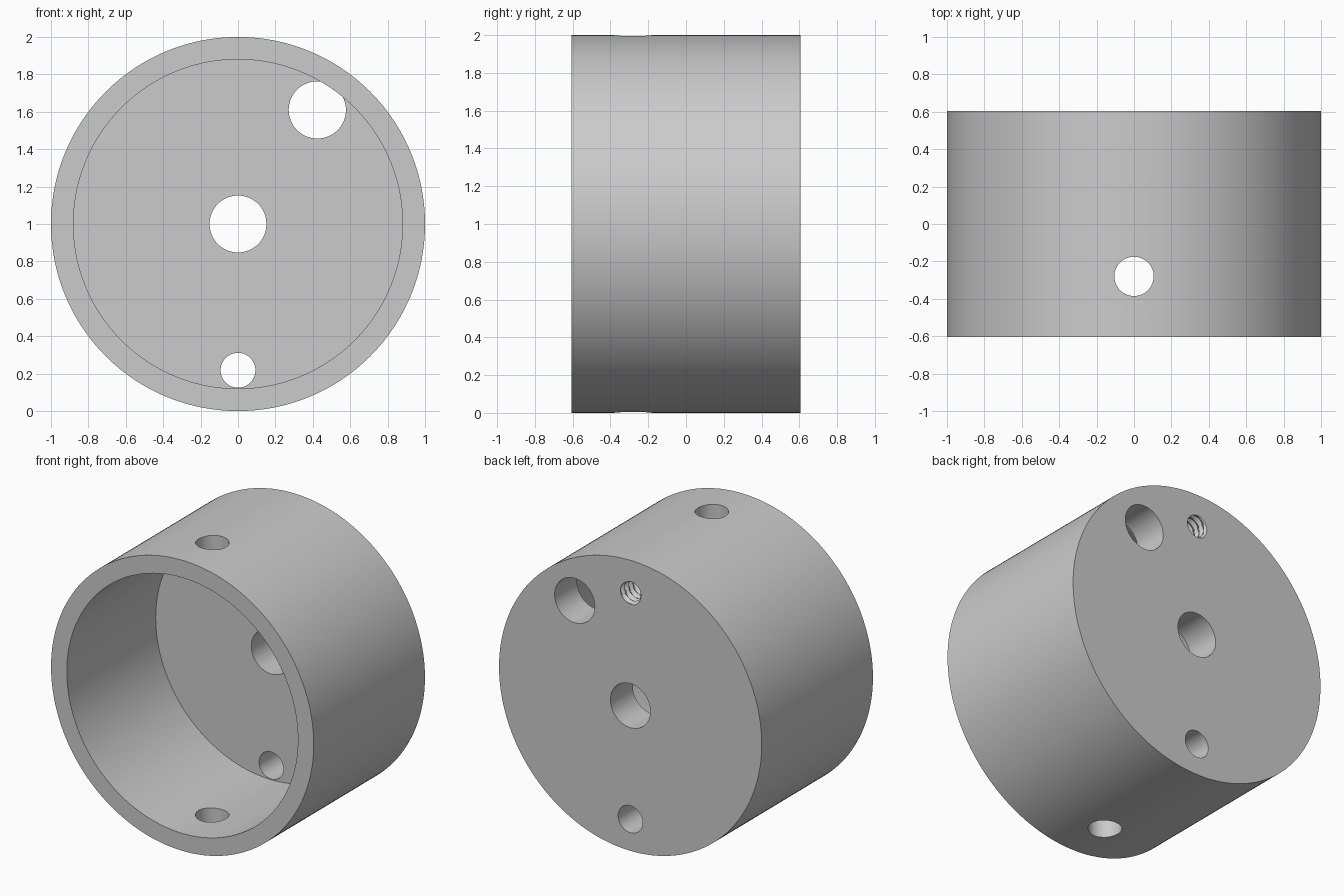
import bpy, bmesh, math
from mathutils import Matrix

cube = bpy.data.objects.get("Cube")
if cube:
    bpy.data.objects.remove(cube, do_unlink=True)

HALF = 0.605      # half the housing length
FLOOR = 0.362     # inner face of the end wall

metal = bpy.data.materials.new("light grey metal")
metal.use_nodes = True
grey = (0.6, 0.6, 0.6, 1)
metal.diffuse_color = grey
metal.node_tree.nodes["Principled BSDF"].inputs["Base Color"].default_value = grey


def finish(name, bm):
    mesh = bpy.data.meshes.new(name)
    bmesh.ops.recalc_face_normals(bm, faces=bm.faces)
    bm.to_mesh(mesh)
    bm.free()
    mesh.materials.append(metal)
    obj = bpy.data.objects.new(name, mesh)
    bpy.context.collection.objects.link(obj)
    return obj


def rod(name, radius, start, end, x=0, z=1, segments=64):
    """Solid cylinder running along y from start to end."""
    bm = bmesh.new()
    place = Matrix.Translation((x, (start + end) / 2, z)) @ Matrix.Rotation(math.pi / 2, 4, "X")
    bmesh.ops.create_cone(bm, cap_ends=True, segments=segments, radius1=radius,
                          radius2=radius, depth=end - start, matrix=place)
    return finish(name, bm)


def thread(name, minor, major, pitch, start, end, z, sides=40, steps=6):
    """Screw-shaped solid along y whose radius follows a helical zigzag."""
    bm = bmesh.new()
    rows = round((end - start) / pitch * steps)
    rings = []
    for j in range(rows + 1):
        ring = []
        for i in range(sides):
            phase = (j / steps + i / sides) % 1
            r = minor + (major - minor) * abs(2 * phase - 1)
            a = 2 * math.pi * i / sides
            ring.append(bm.verts.new((r * math.cos(a), start + (end - start) * j / rows,
                                      z + r * math.sin(a))))
        rings.append(ring)
    for low, high in zip(rings, rings[1:]):
        for i in range(sides):
            k = (i + 1) % sides
            bm.faces.new((low[i], low[k], high[k]))
            bm.faces.new((low[i], high[k], high[i]))
    bm.faces.new(rings[0])
    bm.faces.new(rings[-1])
    return finish(name, bm)


# Round housing
housing = rod("housing", 1, -HALF, HALF, segments=192)

# Cavity, end wall holes and the blind threaded hole
cutters = [
    rod("cavity", 0.88, -0.8, FLOOR, segments=192),
    rod("centre_hole", 0.152, FLOOR - 0.001, 0.8),
    rod("cable_hole", 0.153, FLOOR - 0.001, 0.8, 0.424, 1.61),
    rod("lower_hole", 0.093, FLOOR - 0.001, 0.8, 0, 0.218),
    thread("threaded_hole", 0.068, 0.087, 0.045, 0.41, 0.635, 1.782),
]

# Cross hole through the top and bottom of the rim
cross = rod("cross_hole", 0.105, -1.2, 1.2, 0, 0)
cross.data.transform(Matrix.Translation((0, -0.28, 1)) @ Matrix.Rotation(math.pi / 2, 4, "X"))
cutters.append(cross)

for cutter in cutters:
    cutter.hide_render = True
    cut = housing.modifiers.new(cutter.name, "BOOLEAN")
    cut.operation = "DIFFERENCE"
    cut.solver = "EXACT"
    cut.object = cutter

# Bake the cuts and drop the helpers
bpy.context.view_layer.update()
graph = bpy.context.evaluated_depsgraph_get()
baked = bpy.data.meshes.new_from_object(housing.evaluated_get(graph))
housing.modifiers.clear()
housing.data = baked
baked.name = "housing"
for cutter in cutters:
    bpy.data.objects.remove(cutter, do_unlink=True)

bpy.ops.object.select_all(action="DESELECT")
housing.select_set(True)
bpy.context.view_layer.objects.active = housing
bpy.ops.object.shade_smooth_by_angle(angle=math.radians(30))
